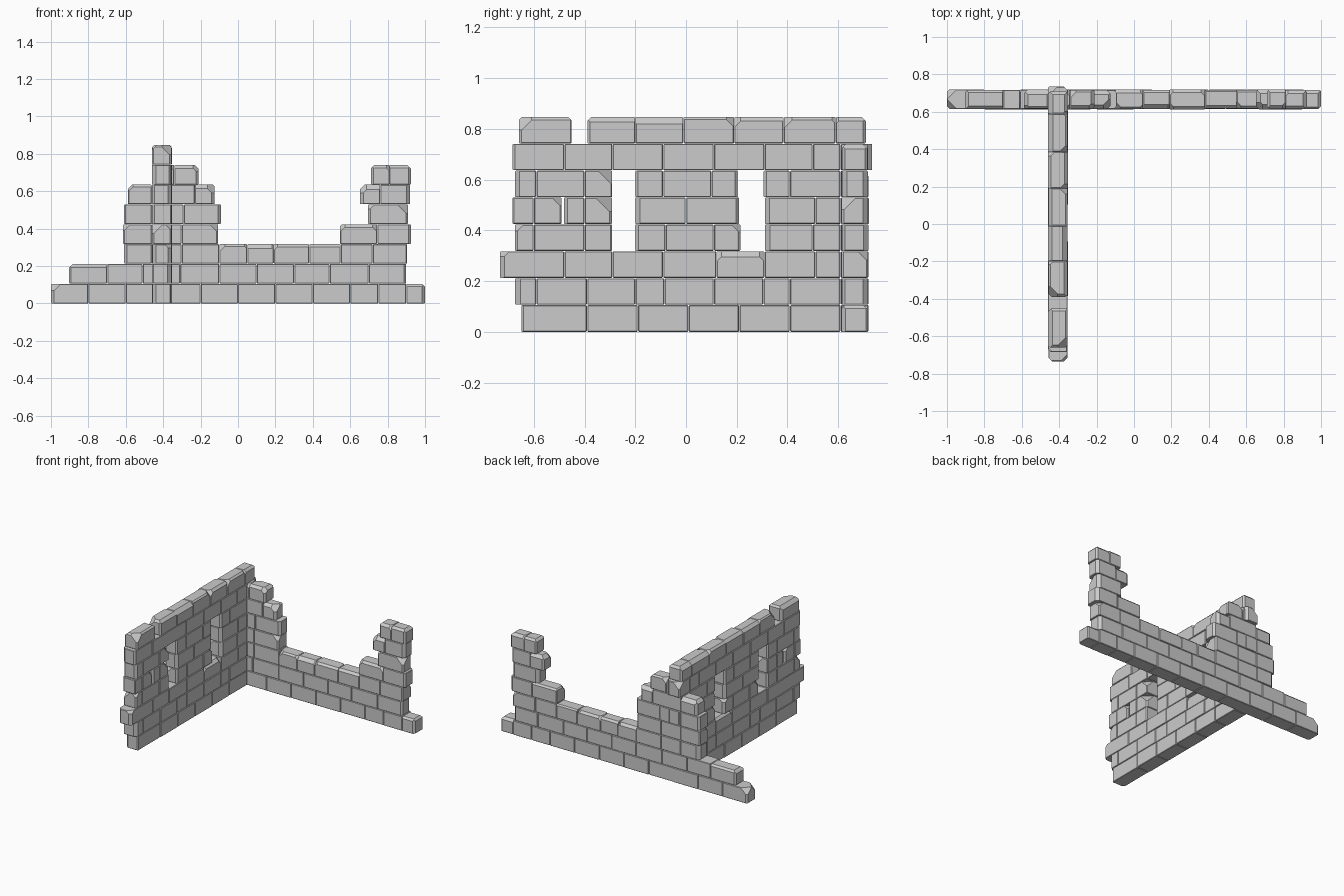
import bpy, bmesh, random
from mathutils import Vector

if "Cube" in bpy.data.objects:
    bpy.data.objects.remove(bpy.data.objects["Cube"])

random.seed(7)
H = 0.106      # course height

# Each course is a list of runs; each run lists the joints between its stones
BACK = [
    [[-1, -.8, -.6, -.4, -.2, 0, .2, .4, .6, .75, .9, 1]],
    [[-.905, -.7, -.51, -.31, -.1, .1, .3, .49, .7, .9]],
    [[-.61, -.46, -.3, -.1, .05, .19, .38, .55, .72, .905]],
    [[-.615, -.46, -.3, -.105], [.545, .745, .925]],
    [[-.61, -.46, -.29, -.09], [.695, .91]],
    [[-.59, -.46, -.23, -.125], [.65, .76, .92]],
    [[-.45, -.34, -.21], [.71, .81, .925]],
]
SIDE = [
    [[-.65, -.39, -.19, .01, .21, .41, .61, .717]],
    [[-.675, -.59, -.39, -.2, -.085, .11, .305, .41, .61, .717]],
    [[-.735, -.48, -.29, -.09, .12, .31, .51, .61, .717]],
    [[-.675, -.6, -.4, -.29], [-.2, -.08, .11, .215], [.31, .5, .61, .717]],
    [[-.685, -.6, -.49], [-.483, -.4, -.29], [-.2, 0, .21], [.31, .51, .61, .722]],
    [[-.675, -.59, -.4, -.29], [-.2, -.09, .1, .205], [.305, .41, .61, .717]],
    [[-.685, -.48, -.29, -.09, .11, .31, .5, .61, .735]],
    [[-.66, -.45], [-.39, -.2, -.01, .19, .385, .59, .71]],
]


def chip(bm, corner, normal, size):
    """Slice a flat chip off an edge or corner."""
    n = Vector(normal).normalized()
    cut = bmesh.ops.bisect_plane(
        bm, geom=bm.verts[:] + bm.edges[:] + bm.faces[:], dist=1e-5,
        plane_co=Vector(corner) - n * size, plane_no=n, clear_outer=True)
    edges = [e for e in cut["geom_cut"] if isinstance(e, bmesh.types.BMEdge)]
    if edges:
        bmesh.ops.contextual_create(bm, geom=edges)


def stone(a, b, z0, z1, half, ends, open_top):
    """One worn block along local x, chipped where it is exposed."""
    bm = bmesh.new()
    bmesh.ops.create_cube(bm, size=1)
    w = [half - random.uniform(0, .004) for _ in range(2)]
    for v in bm.verts:
        v.co = (a if v.co.x < 0 else b,
                -w[0] if v.co.y < 0 else w[1],
                z0 if v.co.z < 0 else z1)
    bmesh.ops.bevel(bm, geom=bm.edges[:], offset=.003, segments=1, affect='EDGES')
    for sy in (-1, 1):
        y = sy * half
        if open_top:
            chip(bm, (0, y, z1), (0, sy, 1), random.uniform(.008, .02))
        for sx, x in ((-1, a), (1, b)):
            if sx in ends:
                chip(bm, (x, y, 0), (sx, sy, 0), random.uniform(.005, .016))
                if random.random() < .35:
                    chip(bm, (x, y, z1), (sx, sy, 1), random.uniform(.02, .04))
            elif open_top and random.random() < .5:
                chip(bm, (x, y, z1), (sx, sy, 1), random.uniform(.012, .028))
    if open_top:
        for sx, x in ((-1, a), (1, b)):
            if sx in ends:
                chip(bm, (x, 0, z1), (sx, 0, 1), random.uniform(.004, .018))
    return bm


def build_wall(name, courses, place):
    for i, runs in enumerate(courses):
        above = courses[i + 1] if i + 1 < len(courses) else []
        mesh = bpy.data.meshes.new(f"{name}_course_{i + 1}")
        total = bmesh.new()
        for run in runs:
            for k in range(len(run) - 1):
                a, b = run[k], run[k + 1]
                ends = [s for s, t in ((-1, k == 0), (1, k == len(run) - 2)) if t]
                mid = (a + b) / 2
                open_top = not any(r[0] < mid < r[-1] for r in above)
                bm = stone(a + .001, b - .001, i * H + (.001 if i else 0),
                           (i + 1) * H - .001, .0535, ends, open_top)
                for v in bm.verts:
                    v.co = place(v.co)
                part = bpy.data.meshes.new("part")
                bm.to_mesh(part)
                bm.free()
                total.from_mesh(part)
                bpy.data.meshes.remove(part)
        bmesh.ops.recalc_face_normals(total, faces=total.faces[:])
        total.to_mesh(mesh)
        total.free()
        ob = bpy.data.objects.new(mesh.name, mesh)
        bpy.context.collection.objects.link(ob)


# Broken back wall runs along x, windowed side wall runs along y
build_wall("back_wall", BACK, lambda c: Vector((c.x, c.y + .666, c.z)))
build_wall("side_wall", SIDE, lambda c: Vector((-c.y - .407, c.x, c.z)))
